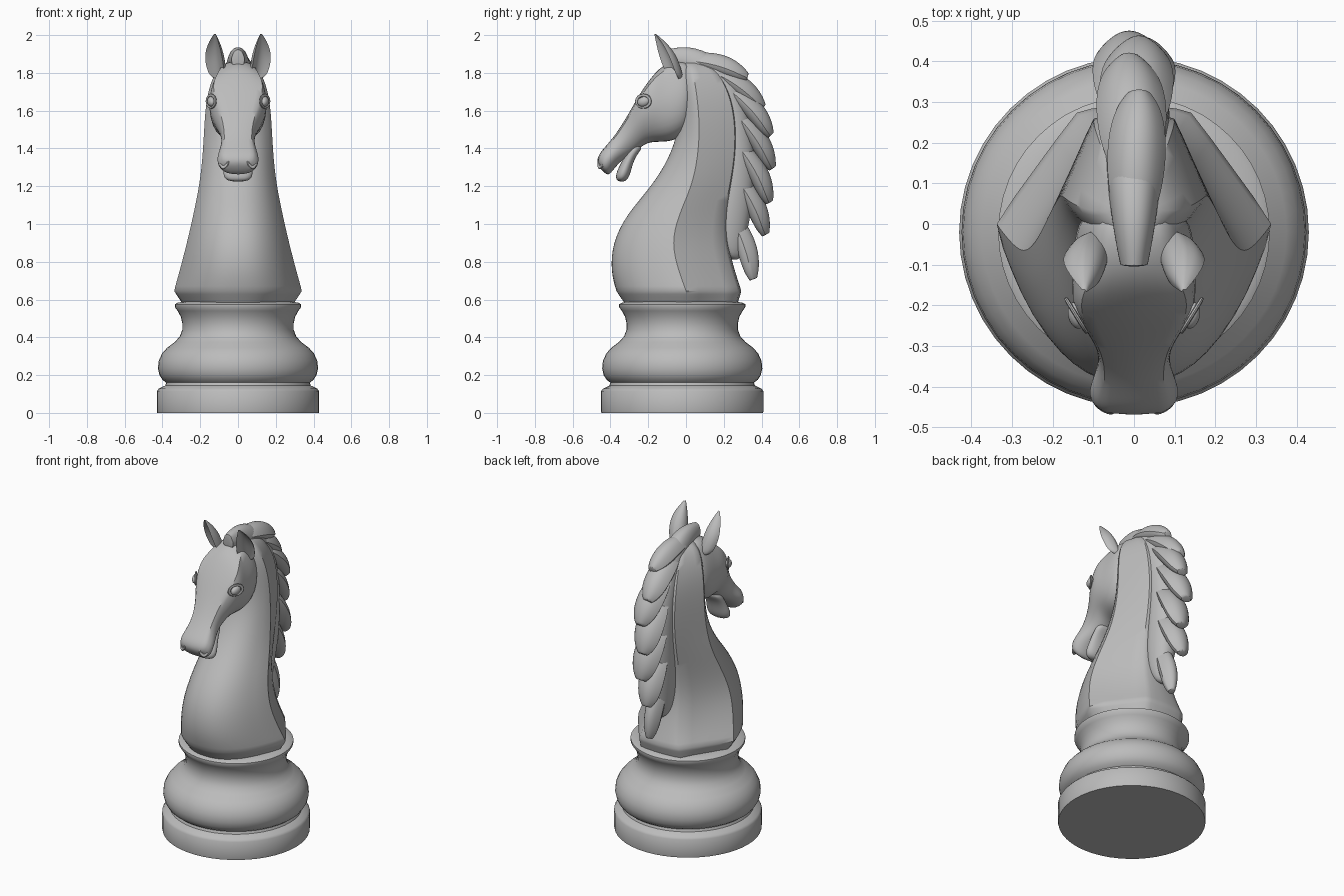
import bpy, bmesh, math
from mathutils import Vector

if "Cube" in bpy.data.objects:
    bpy.data.objects.remove(bpy.data.objects["Cube"], do_unlink=True)

grey = bpy.data.materials.new("stone grey")
grey.use_nodes = True
GREY = (0.5, 0.5, 0.5, 1)
grey.diffuse_color = GREY
grey.node_tree.nodes["Principled BSDF"].inputs["Base Color"].default_value = GREY


def finish(obj, level=0, angle=40):
    """Apply subdivision, smooth by angle and set the colour."""
    bpy.ops.object.select_all(action='DESELECT')
    bpy.context.view_layer.objects.active = obj
    obj.select_set(True)
    if level:
        mod = obj.modifiers.new("smooth", 'SUBSURF')
        mod.levels = level
        bpy.ops.object.modifier_apply(modifier=mod.name)
    bpy.ops.object.shade_smooth_by_angle(angle=math.radians(angle))
    obj.data.materials.clear()
    obj.data.materials.append(grey)
    return obj


def loft(name, rings, level=2, creases=None, ring_creases=None):
    """Skin closed rings into a capped solid, with optional creased columns and rings."""
    creases, ring_creases = creases or {}, ring_creases or {}
    bm = bmesh.new()
    layer = bm.edges.layers.float.new("crease_edge")
    rows = [[bm.verts.new(p) for p in ring] for ring in rings]
    n = len(rows[0])
    for a, b in zip(rows, rows[1:]):
        for i in range(n):
            j = (i + 1) % n
            bm.faces.new((a[i], a[j], b[j], b[i]))
        for c, value in creases.items():
            for col in {c, (n - c) % n}:
                bm.edges.get((a[col], b[col]))[layer] = value
    bm.faces.new(rows[0])
    bm.faces.new(rows[-1])
    for r, value in ring_creases.items():
        for i in range(n):
            bm.edges.get((rows[r][i], rows[r][(i + 1) % n]))[layer] = value
    bmesh.ops.recalc_face_normals(bm, faces=bm.faces)
    mesh = bpy.data.meshes.new(name)
    bm.to_mesh(mesh)
    bm.free()
    obj = bpy.data.objects.new(name, mesh)
    bpy.context.collection.objects.link(obj)
    return finish(obj, level)


def mirrored(half):
    """Close a half outline that starts and ends on the centre plane."""
    return half + [(-x, y, z) for x, y, z in reversed(half[1:-1])]


def slab(top, bottom, wt, wm, wb):
    """Ring between two side-plane points, with upper, middle and lower half widths."""
    t, b = Vector((0, *top)), Vector((0, *bottom))
    half = []
    for w, f in ((0, 0), (wt, .08), (wm, .45), (wb, .9), (0, 1)):
        p = t.lerp(b, f)
        half.append((w, p.y, p.z))
    return mirrored(half)


# Turned base: plinth, bulge, waist and collar
profile = [(.428, 0), (.43, .01), (.43, .115), (.42, .128), (.385, .145), (.38, .16),
           (.40, .175), (.416, .2), (.424, .235), (.42, .275), (.402, .315), (.375, .345),
           (.335, .375), (.308, .405), (.295, .44), (.295, .475), (.303, .51),
           (.32, .54), (.334, .56), (.334, .575), (.32, .583), (.28, .59)]
SIDES = 48
loft("turned_base", [[(r * math.cos(math.tau * i / SIDES), r * math.sin(math.tau * i / SIDES) - .02, z)
                      for i in range(SIDES)] for r, z in profile], level=0)


# Neck: rounded chest, side ridge and flat rear panels
def neck_ring(z, front, ridge, w, back, wb):
    d = ridge - front
    return mirrored([(0, front, z), (.38 * w, front + .05 * d, z), (.76 * w, front + .38 * d, z),
                     (w, ridge, z), (wb, back, z), (0, back + .02, z)])


neck = [(.58, -.33, 0, .30, .26, .14), (.645, -.375, 0, .345, .28, .14),
        (.75, -.405, -.04, .315, .245, .11), (.9, -.395, -.08, .275, .205, .10),
        (1.05, -.32, -.04, .24, .205, .10), (1.2, -.185, .03, .208, .235, .10),
        (1.35, -.09, .06, .19, .26, .10), (1.5, -.04, .07, .182, .265, .10),
        (1.65, -.04, .06, .172, .245, .10), (1.78, -.05, .04, .14, .19, .08),
        (1.87, -.03, .02, .07, .10, .05)]
loft("neck", [neck_ring(*row) for row in neck], creases={3: .8, 4: .6},
     ring_creases={0: 1, 1: .8})

# Head: from the back of the cheeks to the nose
head = [((.06, 1.86), (.03, 1.53), .07, .13, .10),
        ((-.04, 1.885), (0, 1.46), .085, .158, .135),
        ((-.13, 1.85), (-.08, 1.42), .10, .162, .14),
        ((-.19, 1.78), (-.16, 1.425), .14, .17, .11),
        ((-.25, 1.69), (-.21, 1.42), .125, .15, .085),
        ((-.31, 1.58), (-.25, 1.39), .085, .105, .065),
        ((-.375, 1.475), (-.285, 1.365), .07, .09, .06),
        ((-.435, 1.405), (-.345, 1.33), .08, .12, .08),
        ((-.465, 1.37), (-.385, 1.28), .085, .125, .085),
        ((-.478, 1.32), (-.415, 1.245), .06, .10, .07)]
loft("head", [slab(*row) for row in head], creases={1: .5})

# Lower jaw and lip
jaw = [((-.27, 1.44), (-.22, 1.41), .05, .06, .05),
       ((-.315, 1.38), (-.265, 1.36), .05, .068, .055),
       ((-.35, 1.315), (-.285, 1.30), .055, .08, .06),
       ((-.375, 1.265), (-.295, 1.255), .06, .09, .065),
       ((-.37, 1.225), (-.32, 1.22), .045, .065, .045)]
loft("lower_jaw", [slab(*row) for row in jaw])


def ball(name, loc, scale, rot):
    bpy.ops.mesh.primitive_uv_sphere_add(segments=20, ring_count=12, location=loc, rotation=rot)
    obj = bpy.context.object
    obj.name, obj.scale = name, scale
    return finish(obj)


def rim(name, loc, scale, rot, thick):
    bpy.ops.mesh.primitive_torus_add(major_segments=24, minor_segments=8, major_radius=1,
                                     minor_radius=thick, location=loc, rotation=rot)
    obj = bpy.context.object
    obj.name, obj.scale = name, scale
    return finish(obj)


# Ears, eyes and nostrils on both sides
ear_path = [((.095, -.05, 1.76), .042), ((.112, -.075, 1.82), .053), ((.122, -.10, 1.89), .055),
            ((.125, -.13, 1.955), .035), ((.122, -.163, 2.005), .006)]
for side, s in (("left", 1), ("right", -1)):
    rings = []
    for (x, y, z), w in ear_path:
        ring = []
        # Rounded back shell, then the hollow front
        for u, v in ((-1, -.35), (-.95, .3), (-.5, .8), (0, .95), (.5, .8), (.95, .3),
                     (1, -.35), (.55, .15), (0, .35), (-.55, .15)):
            a = math.radians(30)
            ring.append((s * (x + w * (u * math.cos(a) - v * math.sin(a))),
                         y + w * (u * math.sin(a) + v * math.cos(a)), z))
        rings.append(ring)
    loft(side + "_ear", rings, creases={0: .7, 6: .7}, ring_creases={4: .6})

    ball(side + "_eye", (s * .142, -.225, 1.648), (.02, .034, .026), (.3, 0, s * -.25))
    rim(side + "_eyelid", (s * .142, -.225, 1.65), (.032, .042, .022),
        (.3, s * math.pi / 2, s * -.25), .25)
    rim(side + "_nostril", (s * .072, -.447, 1.335), (.024, .036, .02),
        (math.radians(75), 0, s * .55), .3)

# Mane core along the crest
core = [((-.10, 1.83), (-.105, 1.925), .035), ((0, 1.83), (.01, 1.95), .055),
        ((.1, 1.76), (.16, 1.90), .07), ((.17, 1.67), (.28, 1.77), .085),
        ((.21, 1.52), (.345, 1.58), .09), ((.21, 1.36), (.375, 1.35), .09),
        ((.18, 1.15), (.36, 1.11), .09), ((.16, .97), (.32, .92), .075),
        ((.2, .82), (.29, .79), .045)]
loft("mane_core", [slab(outer, inner, .6 * w, w, w) for inner, outer, w in core],
     ring_creases={0: .7})

# Overlapping mane locks: root, tip, half width
locks = [((.0, 1.87), (.32, 1.78), .075), ((.12, 1.82), (.405, 1.62), .09),
         ((.21, 1.73), (.445, 1.475), .095), ((.25, 1.6), (.455, 1.30), .10),
         ((.26, 1.44), (.44, 1.12), .10), ((.25, 1.27), (.42, .95), .09),
         ((.22, 1.08), (.355, .715), .06)]
for i, (root, tip, width) in enumerate(locks):
    r, t = Vector((0, *root)), Vector((0, *tip))
    d = (t - r).normalized()
    out = Vector((0, -d.z, d.y))
    shift = .012 * (-1) ** i
    rings = []
    for f, wide, h in ((0, .6, .03), (.3, .95, .055), (.65, 1, .06), (.9, .75, .045), (1.02, .35, .022)):
        c = r.lerp(t, f) + out * .03 * math.sin(math.pi * min(f, 1))
        half = []
        for u, v in ((0, 1), (.6, .7), (1, -.2), (.7, -.9), (0, -1)):
            p = c + out * v * h
            half.append((u * wide * width, p.y, p.z))
        rings.append([(x + shift * f, y, z) for x, y, z in mirrored(half)])
    loft("mane_lock_%d" % (i + 1), rings, creases={2: .8}, ring_creases={4: .5})
